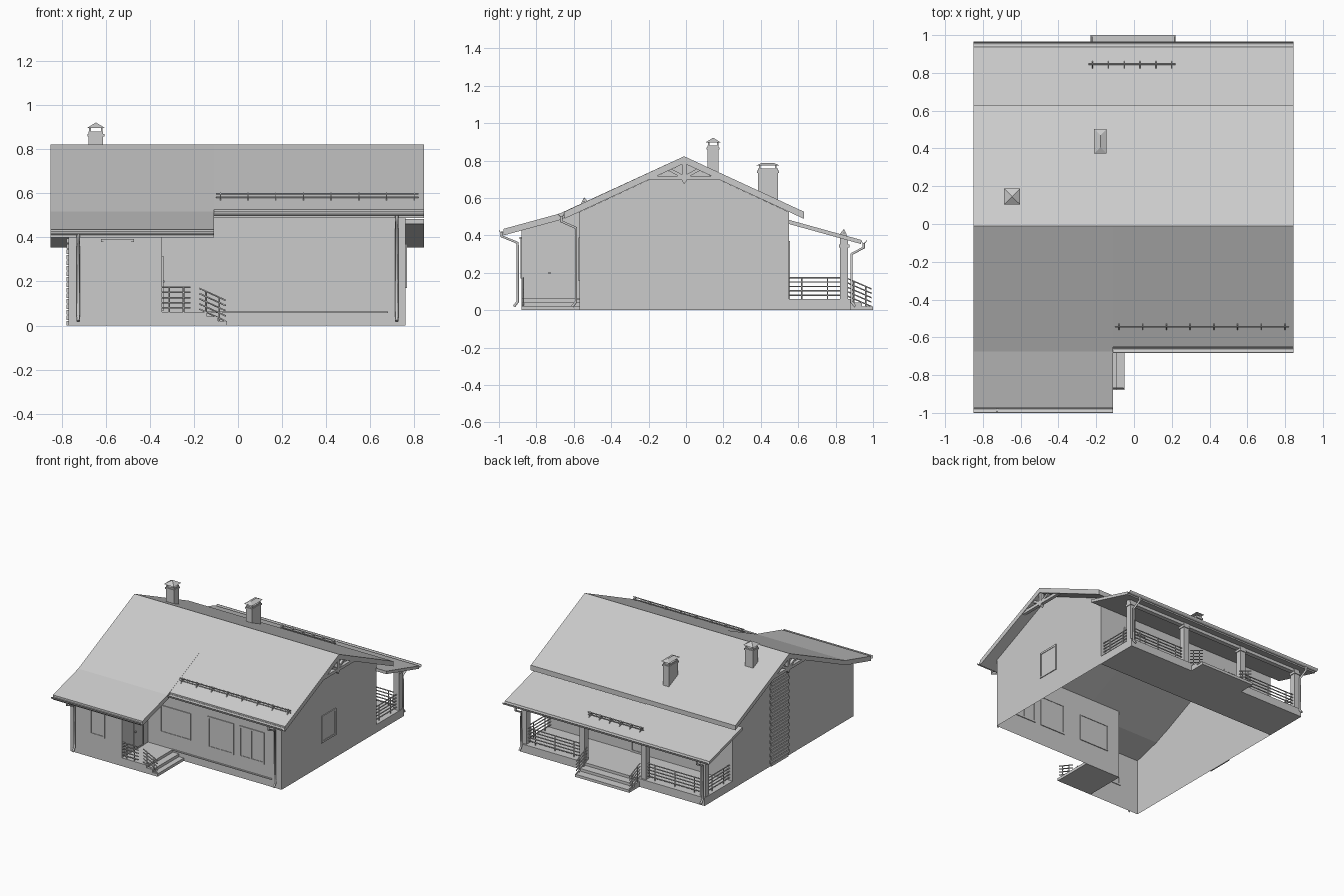
import bpy, bmesh, math
from mathutils import Vector

if "Cube" in bpy.data.objects:
    bpy.data.objects.remove(bpy.data.objects["Cube"])

grey = bpy.data.materials.new("light_grey")
grey.use_nodes = True
COL = (0.6, 0.6, 0.6, 1)
grey.diffuse_color = COL
grey.node_tree.nodes["Principled BSDF"].inputs["Base Color"].default_value = COL


def finish(name, bm):
    bmesh.ops.recalc_face_normals(bm, faces=bm.faces)
    me = bpy.data.meshes.new(name)
    bm.to_mesh(me)
    bm.free()
    me.materials.append(grey)
    ob = bpy.data.objects.new(name, me)
    bpy.context.collection.objects.link(ob)
    return ob


def boxes(name, items):
    """Boxes given as (x0, x1, y0, y1, z0, z1)."""
    bm = bmesh.new()
    for x0, x1, y0, y1, z0, z1 in items:
        lo, hi = Vector((x0, y0, z0)), Vector((x1, y1, z1))
        new = bmesh.ops.create_cube(bm, size=1)["verts"]
        for v in new:
            v.co = (lo + hi) / 2 + v.co * (hi - lo)
    return finish(name, bm)


def prisms(name, items):
    """Closed (y, z) profiles pushed along x, given as (profile, x0, x1)."""
    bm = bmesh.new()
    for prof, x0, x1 in items:
        a = [bm.verts.new((x0, y, z)) for y, z in prof]
        b = [bm.verts.new((x1, y, z)) for y, z in prof]
        bm.faces.new(a)
        bm.faces.new(b)
        for i in range(len(prof)):
            j = (i + 1) % len(prof)
            bm.faces.new((a[i], a[j], b[j], b[i]))
    return finish(name, bm)


def tubes(name, paths, r):
    cu = bpy.data.curves.new(name, "CURVE")
    cu.dimensions = "3D"
    cu.bevel_depth, cu.bevel_resolution, cu.use_fill_caps = r, 1, True
    for path in paths:
        sp = cu.splines.new("POLY")
        sp.points.add(len(path) - 1)
        for p, co in zip(sp.points, path):
            p.co = (*co, 1)
    cu.materials.append(grey)
    ob = bpy.data.objects.new(name, cu)
    bpy.context.collection.objects.link(ob)


def slab(top, t):
    return top + [(y, z - t) for y, z in reversed(top)]


# Open-bottomed wall shell
L, M, R = -0.77, -0.345, 0.76
FW, FM, BK = -0.88, -0.57, 0.55
wing_side = [(FW, 0), (FW, .435), (-.675, .487), (FM, .525), (FM, 0)]
gable = [(FM, 0), (FM, .525), (-.01, .785), (BK, .525), (BK, 0)]
bm = bmesh.new()


def face(pts):
    bm.faces.new([bm.verts.new(p) for p in pts])


for prof, x in ((wing_side, L), (wing_side, M), (gable, L), (gable, R)):
    face([(x, y, z) for y, z in prof])
for x0, x1, y, h in ((L, M, FW, .435), (M, R, FM, .525), (L, R, BK, .525)):
    face([(x0, y, 0), (x1, y, 0), (x1, y, h), (x0, y, h)])
bmesh.ops.remove_doubles(bm, verts=bm.verts, dist=1e-4)
finish("house_walls", bm)

# Roofs
RIDGE, BACK = (-.01, .823), (.63, .527)
prisms("main_roof", [
    (slab([(-.975, .435), (-.675, .517), RIDGE, BACK], .035), -.85, -.11),
    (slab([(-.65, .527), RIDGE, BACK], .038), -.11, .845)])
prisms("porch_roof", [(slab([(.547, .484), (.936, .376)], .022), -.85, .845)])

# Gable trusses under both verges
truss = []
for x in (-.845, .815):
    truss += [(slab([(-.2, .718), (.18, .718)], .022), x, x + .025),
              ([(-.022, .8), (.002, .8), (.002, .69), (-.01, .675), (-.022, .69)], x, x + .025)]
    for s in (-1, 1):
        truss.append(([(-.01 + s * y, z) for y, z in
                       ((0, .7), (.1, .755), (.085, .765), (0, .72))], x, x + .02))
prisms("gable_trusses", truss)

# Half-round gutters
arc = [math.pi * (1 + i / 6) for i in range(7)]
gutters = []
for y, z, x0, x1 in ((-.985, .43, -.85, -.11), (-.667, .517, -.11, .845), (.95, .375, -.85, .845)):
    ring = [(y + .016 * math.cos(a), z + .018 * math.sin(a)) for a in arc]
    ring += [(y + .013 * math.cos(a), z + .015 * math.sin(a)) for a in reversed(arc)]
    gutters.append((ring, x0, x1))
prisms("gutters", gutters)

# Downpipes: gutter height, gutter y, wall y
pipes = []
for x, gy, gz, wy in ((-.725, -.985, .42, -.9), (.72, -.667, .5, -.588),
                      (-.755, .95, .36, .885), (.745, .95, .36, .885)):
    out = .02 if gy > 0 else -.02
    pipes.append([(x, gy, gz), (x, gy, gz - .025), (x, wy, gz - .06),
                  (x, wy, .045), (x, wy + out, .02)])
tubes("downpipes", pipes, .008)

# Chimneys with raised hipped caps
def chimney(name, x, y, hx, hy, top, z0, rise):
    boxes(name, [(x - hx, x + hx, y - hy, y + hy, z0, top),
                 (x - hx - .005, x + hx + .005, y - hy - .005, y + hy + .005, top - .022, top - .01)] +
          [(x + a * hx * .8 - .004, x + a * hx * .8 + .004, y + b * hy * .8 - .004,
            y + b * hy * .8 + .004, top, top + .018) for a in (-1, 1) for b in (-1, 1)])
    b = bmesh.new()
    ox, oy = hx + .009, hy + .012
    z = top + .016
    base = [b.verts.new((x + i * ox, y + j * oy, z)) for i, j in ((-1, -1), (1, -1), (1, 1), (-1, 1))]
    k = max(oy - ox, .001)
    p, q = b.verts.new((x, y - k, z + rise)), b.verts.new((x, y + k, z + rise))
    b.faces.new(base)
    for f in ((base[0], base[1], p), (base[2], base[3], q),
              (base[1], base[2], q, p), (base[3], base[0], p, q)):
        b.faces.new(f)
    finish(name + "_cap", b)


chimney("tall_chimney", -.645, .145, .033, .03, .88, .68, .026)
chimney("wide_chimney", -.178, .438, .024, .053, .757, .55, .014)

# Snow guards on the roof slopes
def snow_guard(name, x0, x1, y, z, n, s):
    tubes(name + "_rails", [[(x0, y, z + h), (x1, y, z + h)] for h in (.012, .028)], .0035)
    step = (x1 - x0 - .04) / (n - 1)
    tri = [(y + s * .025, z - .02), (y, z + .035), (y - s * .025, z + .005)]
    prisms(name + "_brackets", [(tri, x0 + .02 + i * step - .002, x0 + .02 + i * step + .002)
                                for i in range(n)])


snow_guard("front_snow_guard", -.1, .82, -.545, .57, 8, -1)
snow_guard("back_snow_guard", -.24, .22, .845, .4, 6, 1)

# Windows and doors: frame bars around a thin pane, on a front, back or side wall
def opening(name, u0, u1, z0, z1, plane, side=False, bars=(), w=.014):
    parts = [(u0, u0 + w, z0, z1, .006), (u1 - w, u1, z0, z1, .006),
             (u0 + w, u1 - w, z0, z0 + w, .006), (u0 + w, u1 - w, z1 - w, z1, .006),
             (u0 + w, u1 - w, z0 + w, z1 - w, .002)]
    parts += [(b - .006, b + .006, z0 + w, z1 - w, .005) for b in bars]
    if side:
        boxes(name, [(plane - d, plane + d, a, b, c, e) for a, b, c, e, d in parts])
    else:
        boxes(name, [(a, b, plane - d, plane + d, c, e) for a, b, c, e, d in parts])


opening("wing_window", -.61, -.485, .17, .39, FW)
boxes("wing_window_head", [(-.622, -.473, FW - .01, FW, .38, .392)])
opening("wide_window", -.24, .01, .17, .37, FM, w=.006)
opening("front_window_left", .15, .365, .155, .39, FM, bars=(.25,))
opening("front_window_right", .41, .62, .155, .39, FM, bars=(.51,))
opening("side_window", -.1, .07, .17, .37, R, side=True)
opening("front_door", -.745, -.63, .065, .315, M, side=True, w=.008)
boxes("door_handle", [(M, M + .012, -.735, -.725, .195, .205)])
opening("back_door", -.07, .07, .06, .31, BK)
for s in (-1, 1):
    opening("back_window", s * .45 - .1, s * .45 + .1, .17, .37, BK, bars=(s * .45,))

# Stacked timber ends on the blank gable wall
boxes("timber_strip", [(L - .009, L, -.1 - .012 * (i % 2), .1 + .012 * (i % 2), .025 * i, .025 * i + .02)
                       for i in range(29)])

# Entrance deck and steps, with a thin ledge along the front wall
boxes("entrance_steps", [(M, -.14, FW, FM, 0, .062), (-.14, -.09, FW, FM, 0, .042),
                         (-.09, -.05, FW, FM, 0, .021)])
boxes("front_ledge", [(-.14, .68, FM - .012, FM, .058, .064)])

# Back veranda deck, steps, posts and beam
boxes("veranda_deck", [(L, R, BK, .88, 0, .06)])
boxes("veranda_steps", [(-.23, .22, .88, .94, 0, .04), (-.23, .22, .94, 1.0, 0, .02)])
POSTS = (-.745, -.255, .255, .735)
boxes("veranda_posts", [(x - .022, x + .022, .823, .867, .06, .385) for x in POSTS] +
      [(x - .028, x + .028, .817, .873, .335, .352) for x in POSTS])
boxes("veranda_beam", [(L, R, .828, .862, .352, .382)])

# Railings: five bars between two points, with thin uprights
bars, uprights = [], []


def railing(p, q, n):
    p, q = Vector(p), Vector(q)
    for i in range(5):
        up = Vector((0, 0, .02 + .0235 * i))
        bars.append([p + up, q + up])
    for i in range(n):
        a = p.lerp(q, (i + .5) / n)
        uprights.append([a, a + Vector((0, 0, .114))])


for x in (POSTS[0], POSTS[3]):
    railing((x, BK, .06), (x, .825, .06), 2)
for a, b in ((0, 1), (2, 3)):
    railing((POSTS[a], .845, .06), (POSTS[b], .845, .06), 3)
for x in (-.225, .215):
    railing((x, .865, .055), (x, .992, .0), 2)
railing((M, -.87, .06), (-.215, -.87, .06), 2)
railing((-.175, -.87, .055), (-.055, -.87, 0), 2)
tubes("railing_bars", bars, .004)
tubes("railing_uprights", uprights, .004)
